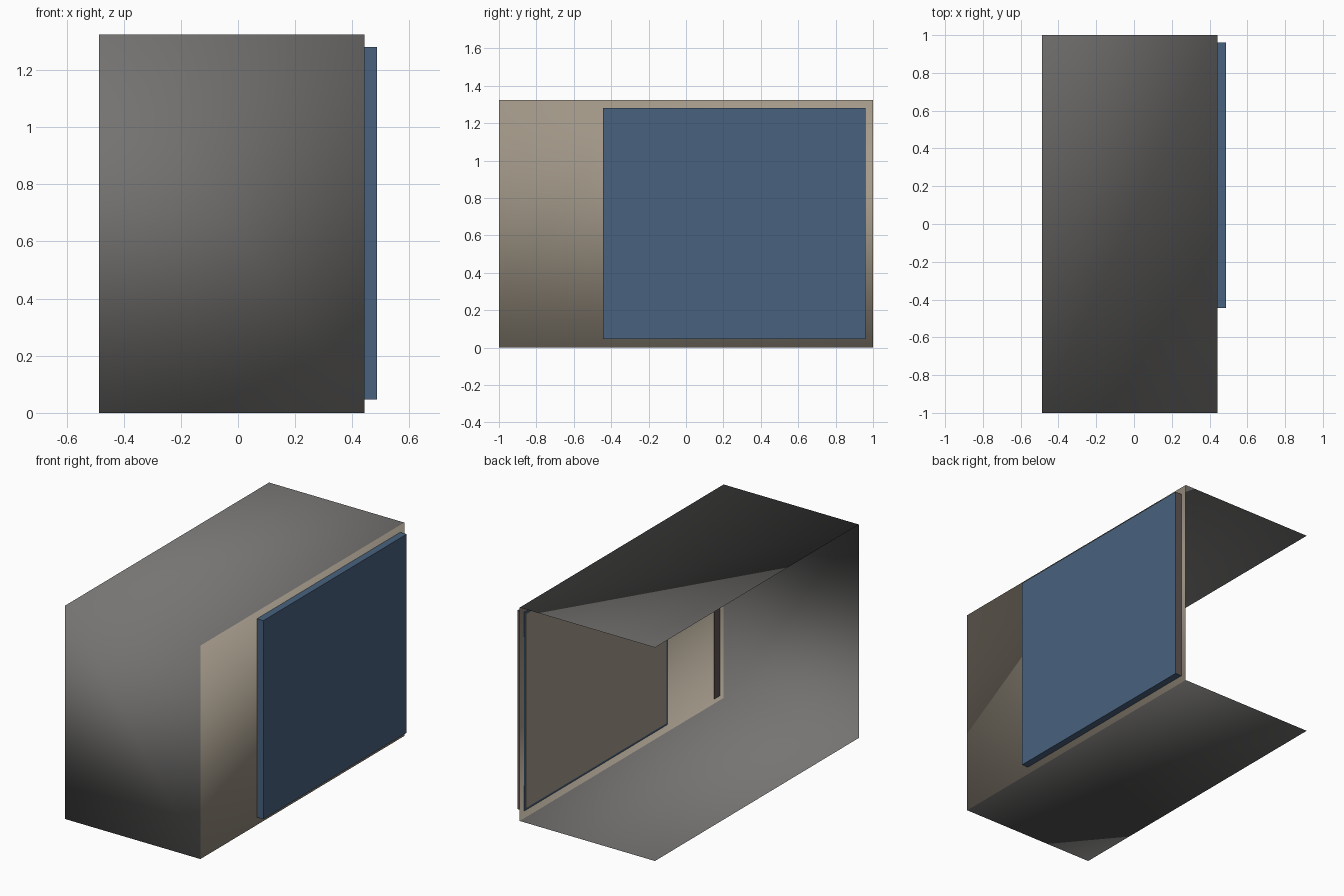
import bpy, bmesh

if "Cube" in bpy.data.objects:
    bpy.data.objects.remove(bpy.data.objects["Cube"])

def mat(name, col):
    m = bpy.data.materials.new(name)
    m.diffuse_color = (*col, 1)
    m.use_nodes = True
    m.node_tree.nodes["Principled BSDF"].inputs["Base Color"].default_value = m.diffuse_color
    return m

GREY = mat("charcoal grey", (0.18, 0.175, 0.17))
BEIGE = mat("warm beige", (0.38, 0.33, 0.26))
BLUE = mat("slate blue", (0.065, 0.12, 0.21))
BROWN = mat("dark brown", (0.12, 0.095, 0.09))

X0, X1, H = -0.487, 0.442, 1.325   # shell left edge, right wall, height

def finish(bm, name, mats):
    me = bpy.data.meshes.new(name)
    bm.to_mesh(me)
    bm.free()
    for m in mats:
        me.materials.append(m)
    ob = bpy.data.objects.new(name, me)
    bpy.context.collection.objects.link(ob)
    return ob

def box(name, lo, hi, mats, rule=None):
    bm = bmesh.new()
    bmesh.ops.create_cube(bm, size=1)
    for v in bm.verts:
        v.co = [lo[i] + (v.co[i] + 0.5) * (hi[i] - lo[i]) for i in range(3)]
    bm.normal_update()
    if rule:
        for f in bm.faces:
            f.material_index = rule(f)
    return finish(bm, name, mats)

# open shell: front, top and floor in grey, right wall in beige; left and back open
bm = bmesh.new()
bmesh.ops.create_cube(bm, size=1)
for v in bm.verts:
    v.co = (X1 if v.co.x > 0 else X0, v.co.y * 2, (v.co.z + 0.5) * H)
bm.normal_update()
open_sides = [f for f in bm.faces if f.normal.x < -0.5 or f.normal.y > 0.5]
bmesh.ops.delete(bm, geom=open_sides, context='FACES')
for f in bm.faces:
    f.smooth = True
    f.material_index = 1 if f.normal.x > 0.5 else 0
finish(bm, "open_shell", [GREY, BEIGE])

# sliding door on the outside, brown on its back edge
Y0, Y1, Z0, Z1 = -0.445, 0.96, 0.047, 1.28
box("sliding_door", (X1, Y0, Z0), (0.486, Y1, Z1), [BLUE, BROWN],
    lambda f: 1 if f.normal.y > 0.5 else 0)

# inner face of the door: blue rim around a beige panel
box("door_inner_rim", (X1 - 0.003, Y0, Z0), (X1 - 0.001, Y1, Z1), [BLUE])
r = 0.014
box("door_inner_panel", (X1 - 0.006, Y0 + r, Z0 + r), (X1 - 0.003, Y1 - r, Z1 - r), [BEIGE])

# dark upright strip inside, near the front corner
box("inner_door_strip", (X1 - 0.004, -0.96, 0.03), (X1 - 0.001, -0.905, 1.29), [BROWN])
